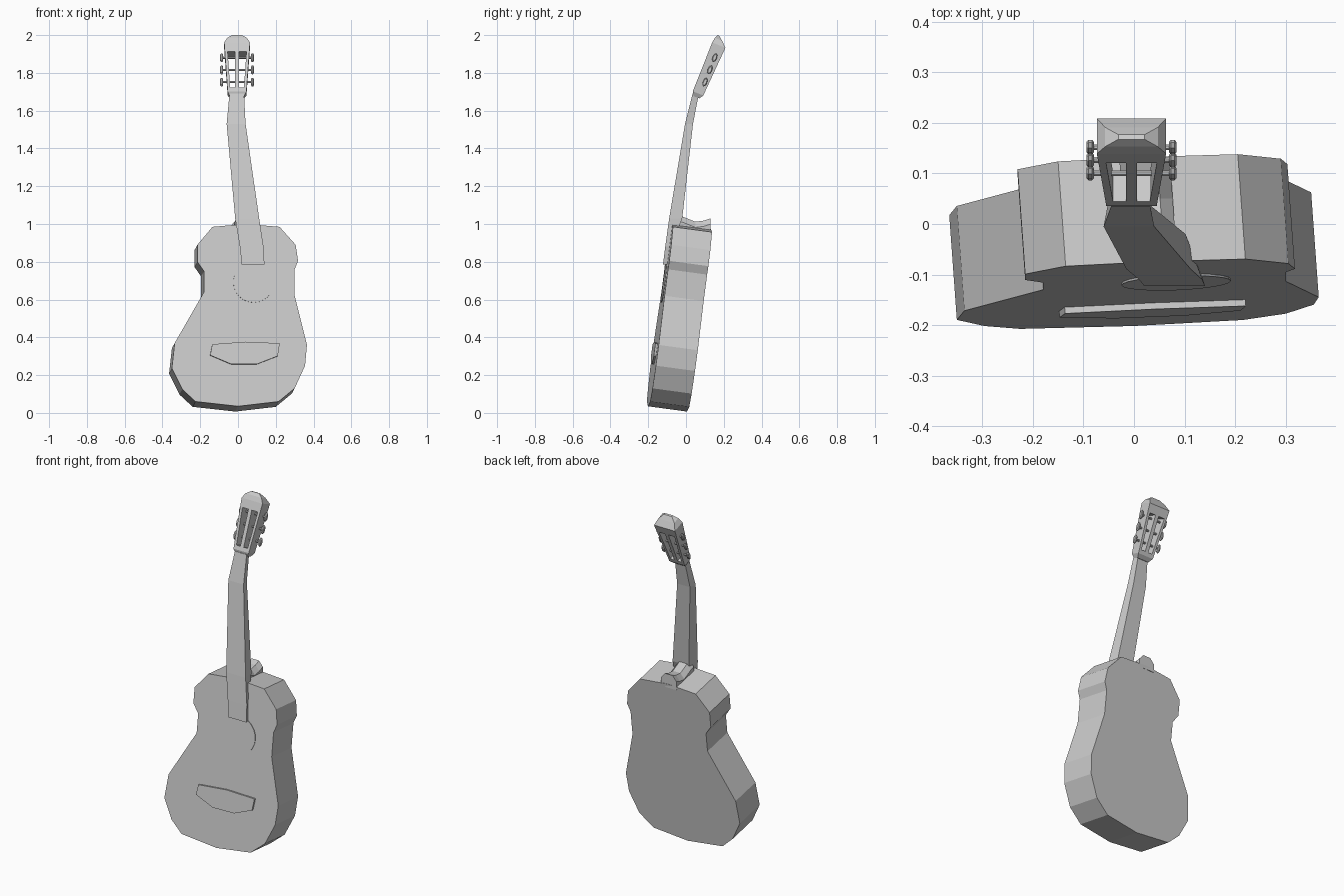
import bpy, bmesh, math
from mathutils import Vector

cube = bpy.data.objects.get("Cube")
if cube:
    bpy.data.objects.remove(cube)

grey = bpy.data.materials.new("plain_grey")
grey.use_nodes = True
grey.diffuse_color = (0.6, 0.6, 0.6, 1)
grey.node_tree.nodes["Principled BSDF"].inputs["Base Color"].default_value = (0.6, 0.6, 0.6, 1)


def loft(name, rings):
    """Skin a closed solid through rings with equal point counts."""
    bm = bmesh.new()
    rows = [[bm.verts.new(p) for p in ring] for ring in rings]
    for a, b in zip(rows, rows[1:]):
        for i in range(len(a)):
            j = (i + 1) % len(a)
            bm.faces.new((a[i], a[j], b[j], b[i]))
    bm.faces.new(rows[0])
    bm.faces.new(rows[-1])
    bmesh.ops.recalc_face_normals(bm, faces=bm.faces)
    mesh = bpy.data.meshes.new(name)
    bm.to_mesh(mesh)
    bm.free()
    mesh.materials.append(grey)
    obj = bpy.data.objects.new(name, mesh)
    bpy.context.collection.objects.link(obj)
    return obj


# The leaning soundboard plane and the direction through the body
THROUGH = Vector((-0.015, 0.207, -0.028))
def on_board(x, z):
    return Vector((x, -0.206 + 0.04 * x + 0.13 * z, z))


def slab(name, outline, start, end):
    pts = [on_board(x, z) for x, z in outline]
    return loft(name, [[p + THROUGH * k for p in pts] for k in (start, end)])


# Body
slab("body", [
    (-.135, .985), (.04, 1.0), (.22, .985), (.305, .89), (.318, .805), (.30, .76),
    (.30, .62), (.365, .36), (.355, .25), (.30, .13), (.215, .06), (0, .035),
    (-.225, .06), (-.295, .125), (-.35, .235), (-.335, .37), (-.18, .64),
    (-.18, .75), (-.215, .80), (-.215, .89)], 0, 1)

# Soundhole disc and bridge
slab("soundhole", [(.083 + .108 * math.cos(math.tau * i / 24), .692 + .108 * math.sin(math.tau * i / 24))
                   for i in range(24)], -.02, .01)
slab("bridge", [(-.137, .362), (.04, .375), (.22, .367), (.21, .30), (.10, .257),
                (-.037, .257), (-.148, .304)], -.06, .01)

# Heel cap running over the top of the body
heel = []
for y, top in ((-.05, 1.045), (-.02, 1.04), (.05, 1.012), (.095, 1.018), (.131, 1.03)):
    x = .03 - .07 * y
    heel.append([(x - .05, y, .95), (x - .05, y, top - .03), (x - .025, y, top),
                 (x + .025, y, top), (x + .05, y, top - .03), (x + .05, y, .95)])
loft("heel", heel)

# Neck: left, right, front, back, height
neck = []
for l, r, f, b, z in ((.02, .14, -.122, -.09, .785), (.01, .135, -.11, -.08, .88),
                      (-.015, .112, -.089, -.02, 1.03), (-.06, .04, -.005, .037, 1.53),
                      (-.045, .032, .035, .068, 1.69)):
    inset = .08 * (r - l)
    neck.append([(l, f, z), (r, f, z), (r - inset, b, z), (l + inset, b, z)])
loft("neck", neck)

# Headstock frame: x across, n backwards, u upwards along the tilt
def head(x, n, u):
    return Vector((x - .005, .037 + .93 * n + .37 * u, 1.705 - .37 * n + .93 * u))


def half(u):
    return .05 + .067 * u


def back(u):
    return .06 + .055 * u


def section(x0, x1, n0, n1, u):
    return [head(x0, n0, u), head(x1, n0, u), head(x1, n1, u), head(x0, n1, u)]


LOW, HIGH = .02, .225
loft("headstock_base", [section(-.038, .038, .012, .045, -.025),
                        section(-.05, .05, 0, .06, -.003),
                        section(-half(LOW), half(LOW), 0, back(LOW), LOW)])
loft("headstock_top", [section(-half(u), half(u), 0, back(u), u) for u in (HIGH, .275)]
     + [section(-.052, .052, .004, .045, .303), section(-.026, .026, .012, .022, .322)])
loft("centre_bar", [section(-.011, .011, 0, back(u), u) for u in (LOW, HIGH)])
for side, name in ((-1, "right"), (1, "left")):
    loft(name + "_rail", [section(side * (half(u) - .015), side * half(u), 0, back(u), u)
                          for u in (LOW, HIGH)])

# Tuning rollers and pegs
def oval(x, n, u, rn, ru, sides=8):
    return [head(x, n + rn * math.cos(math.tau * i / sides), u + ru * math.sin(math.tau * i / sides))
            for i in range(sides)]


for u in (.066, .136, .205):
    loft("tuning_roller", [oval(x, .042, u, .006, .006) for x in (-.08, .08)])
    for side in (-1, 1):
        loft("tuning_peg", [oval(side * .074, .042, u, .008, .018),
                            oval(side * .078, .042, u, .012, .025),
                            oval(side * .085, .042, u, .012, .025),
                            oval(side * .089, .042, u, .008, .018)])
